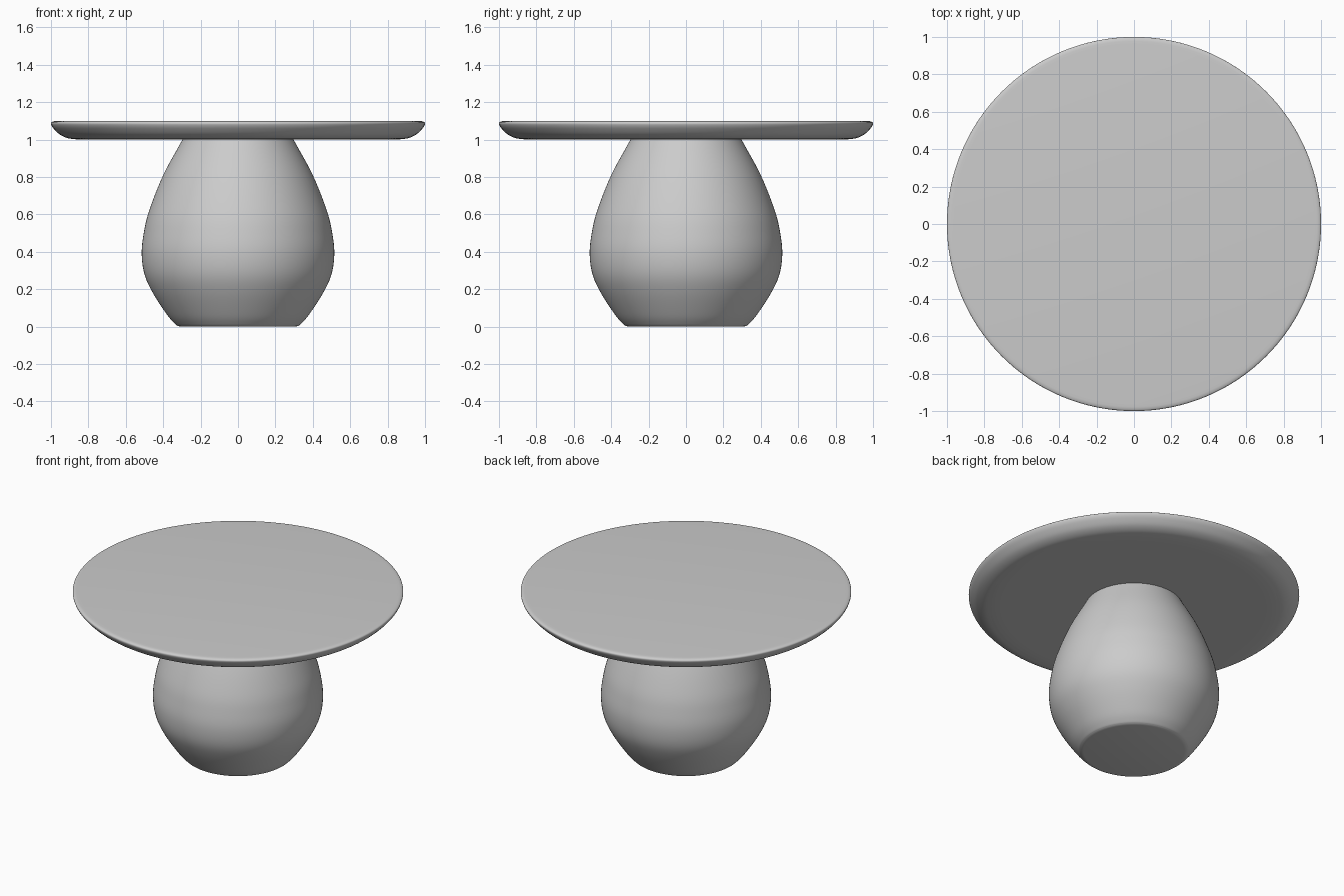
import bpy, bmesh, math
from mathutils import Vector

if "Cube" in bpy.data.objects:
    bpy.data.objects.remove(bpy.data.objects["Cube"])

SIDES = 128


def smooth_curve(pts, steps=6):
    """Catmull-Rom curve through the (radius, z) points."""
    p = [Vector(q) for q in pts]
    p = [p[0] * 2 - p[1]] + p + [p[-1] * 2 - p[-2]]
    out = []
    for a, b, c, d in zip(p, p[1:], p[2:], p[3:]):
        for i in range(steps):
            t = i / steps
            out.append(0.5 * (2 * b + (c - a) * t + (2 * a - 5 * b + 4 * c - d) * t * t
                              + (3 * b - a - 3 * c + d) * t ** 3))
    return out + [p[-2]]


def lathe(name, profile):
    """Revolve a bottom-to-top profile around z and cap both ends."""
    bm = bmesh.new()
    rings = []
    for r, z in profile:
        rings.append([bm.verts.new((r * math.cos(2 * math.pi * k / SIDES),
                                    r * math.sin(2 * math.pi * k / SIDES), z))
                      for k in range(SIDES)])
    for lo, hi in zip(rings, rings[1:]):
        for k in range(SIDES):
            n = (k + 1) % SIDES
            bm.faces.new((lo[k], lo[n], hi[n], hi[k]))
    bm.faces.new(rings[0][::-1])
    bm.faces.new(rings[-1])
    mesh = bpy.data.meshes.new(name)
    bm.to_mesh(mesh)
    bm.free()
    ob = bpy.data.objects.new(name, mesh)
    bpy.context.collection.objects.link(ob)
    bpy.ops.object.select_all(action='DESELECT')
    ob.select_set(True)
    bpy.context.view_layer.objects.active = ob
    bpy.ops.object.shade_smooth_by_angle(angle=math.radians(35))
    return ob


# Pear-shaped pedestal with a small rounded foot edge
lathe("pedestal", [(0.305, 0.0)] + smooth_curve([
    (0.32, 0.003), (0.337, 0.015), (0.38, 0.065), (0.455, 0.18), (0.50, 0.28),
    (0.515, 0.39), (0.504, 0.50), (0.475, 0.62), (0.40, 0.81), (0.297, 1.0)]))

# Round top, flat above, with an undercut rounded rim
lathe("table_top", [(0.80, 1.0)] + smooth_curve([
    (0.86, 1.001), (0.91, 1.008), (0.952, 1.027), (0.985, 1.058),
    (0.999, 1.08), (0.998, 1.092), (0.985, 1.098), (0.965, 1.10)]))
